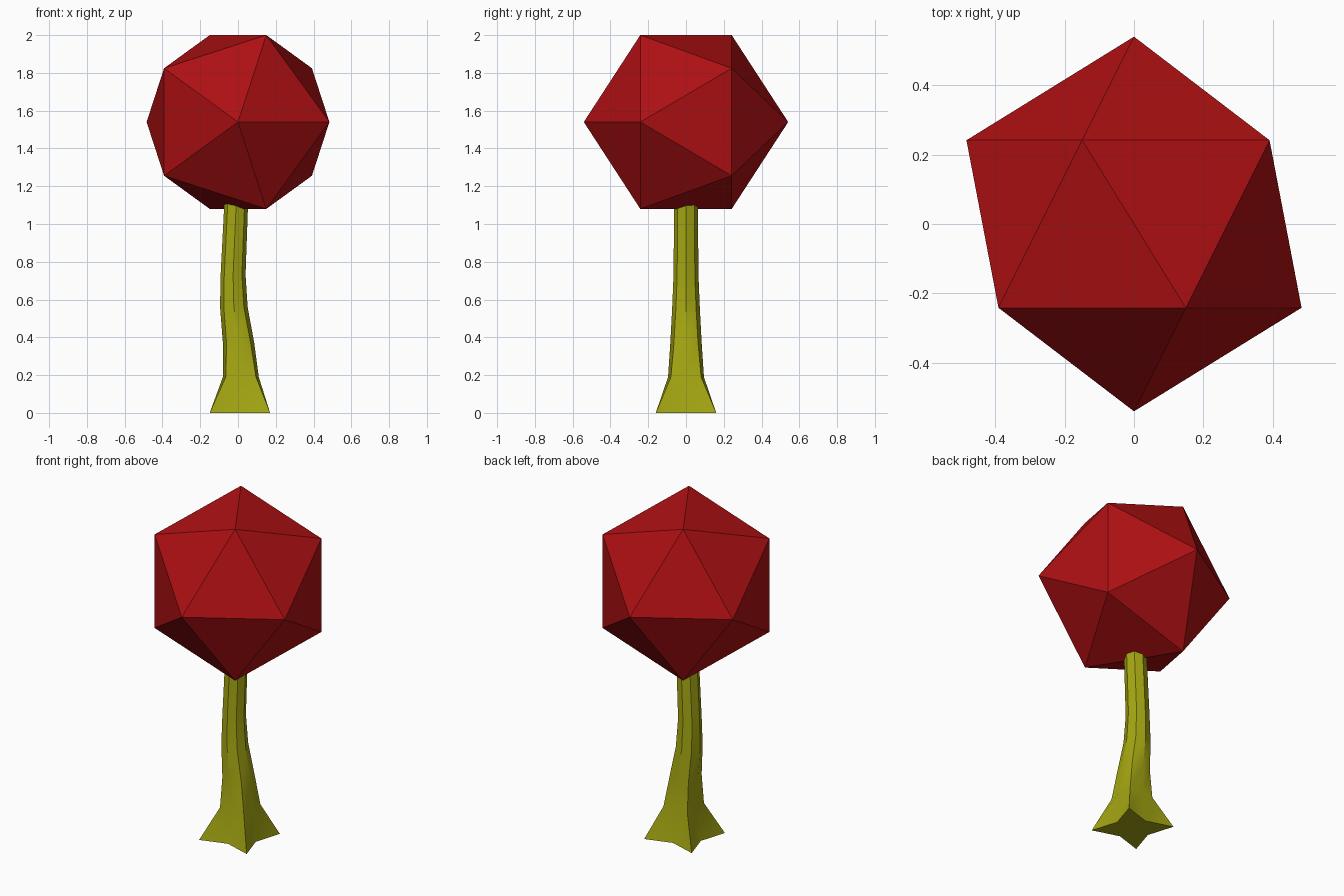
import bpy
import bmesh
from math import cos, sin, pi, radians, sqrt
from mathutils import Vector

old = bpy.data.objects.get("Cube")
if old:
    bpy.data.objects.remove(old, do_unlink=True)


def make_material(name, rgb):
    mat = bpy.data.materials.new(name)
    mat.use_nodes = True
    color = (*rgb, 1.0)
    mat.diffuse_color = color
    bsdf = mat.node_tree.nodes["Principled BSDF"]
    bsdf.inputs["Base Color"].default_value = color
    bsdf.inputs["Roughness"].default_value = 0.9
    return mat


def make_object(name, bm, mat):
    bmesh.ops.recalc_face_normals(bm, faces=bm.faces)
    mesh = bpy.data.meshes.new(name)
    bm.to_mesh(mesh)
    bm.free()
    mesh.materials.append(mat)
    obj = bpy.data.objects.new(name, mesh)
    bpy.context.collection.objects.link(obj)
    return obj


red = make_material("deep red", (0.42, 0.005, 0.006))
olive = make_material("olive green", (0.37, 0.38, 0.006))

# Crown: icosahedron with its five-fold axis along y
R = 0.541
centre = Vector((0, 0, 1.54))
ring, depth = 2 * R / sqrt(5), R / sqrt(5)
bm = bmesh.new()
for side in (-1, 1):
    bm.verts.new(centre + Vector((0, side * R, 0)))
    for i in range(5):
        a = 2 * pi * i / 5
        bm.verts.new(centre + Vector((-side * ring * cos(a), side * depth, ring * sin(a))))
bmesh.ops.convex_hull(bm, input=bm.verts)
make_object("crown", bm, red)

# Trunk: eight-sided loft flaring into four diagonal roots
# each section: height, x offset, radius on the axes, radius on the diagonals
sections = [
    (0.0, 0.01, 0.11, 0.226),
    (0.19, 0.015, 0.095, 0.113),
    (0.37, 0.003, 0.083, 0.09),
    (0.56, -0.022, 0.073, 0.075),
    (0.73, -0.026, 0.066, 0.066),
    (1.1, -0.01, 0.063, 0.063),
    (1.2, -0.005, 0.06, 0.06),
]
bm = bmesh.new()
loops = []
for z, x, flat, corner in sections:
    loop = []
    for i in range(8):
        r = corner if i % 2 else flat
        a = i * pi / 4
        loop.append(bm.verts.new((x + r * cos(a), r * sin(a), z)))
    loops.append(loop)
for low, high in zip(loops, loops[1:]):
    for i in range(8):
        j = (i + 1) % 8
        bm.faces.new((low[i], low[j], high[j], high[i]))
bm.faces.new(loops[0][::-1])
bm.faces.new(loops[-1])
trunk = make_object("trunk", bm, olive)

# Soften the gentle bends, keep the ridges sharp
bpy.ops.object.select_all(action="DESELECT")
trunk.select_set(True)
bpy.context.view_layer.objects.active = trunk
bpy.ops.object.shade_smooth_by_angle(angle=radians(30))
